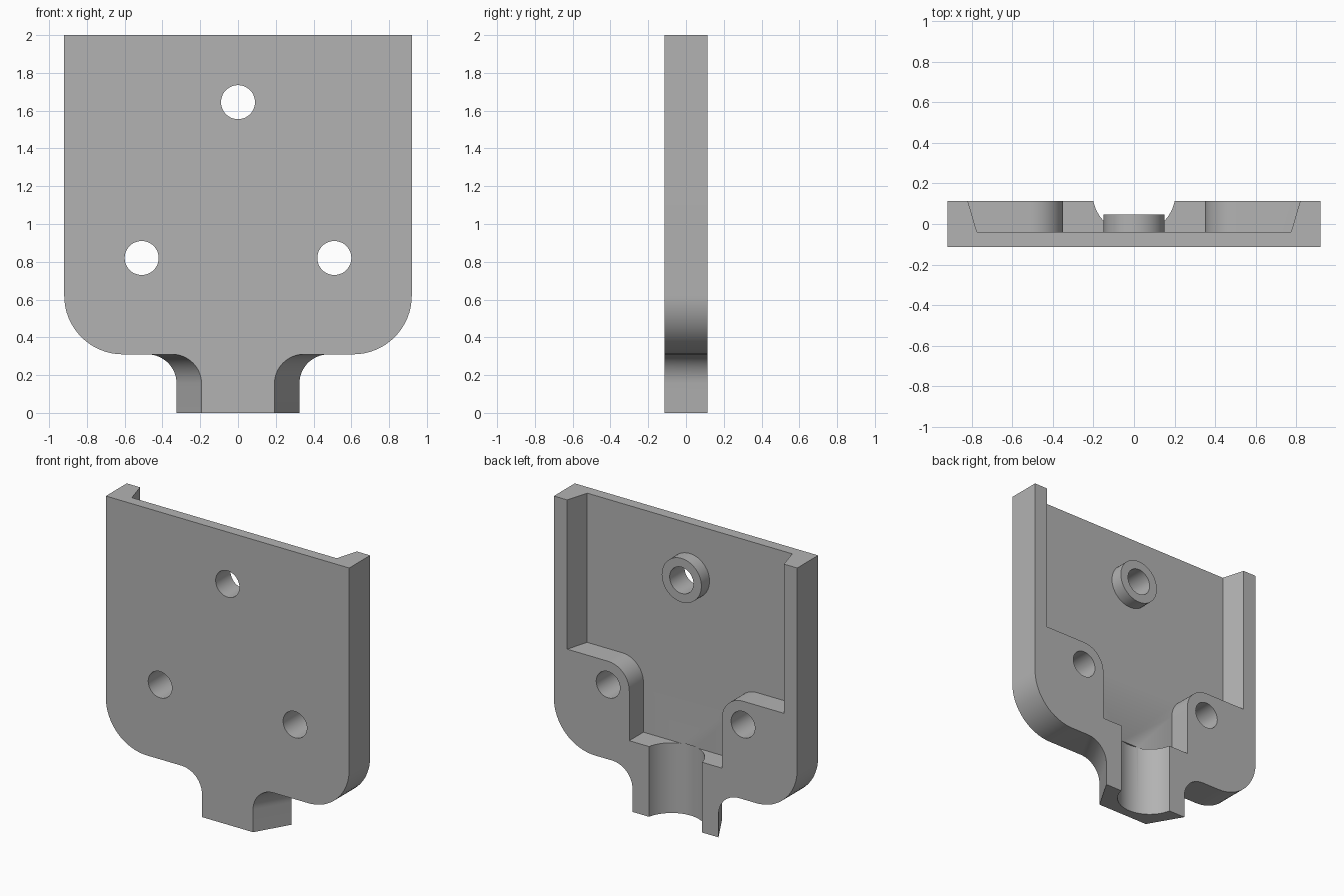
import bpy, bmesh
from math import sin, cos, pi, radians

cube = bpy.data.objects.get("Cube")
if cube:
    bpy.data.objects.remove(cube, do_unlink=True)

FRONT, BACK, FLOOR = -0.113, 0.113, -0.04
HOLES = [(0, 1.645), (-0.51, 0.82), (0.51, 0.82)]

grey = bpy.data.materials.new("plain grey")
grey.use_nodes = True
grey.diffuse_color = (0.45, 0.45, 0.45, 1)
grey.node_tree.nodes["Principled BSDF"].inputs["Base Color"].default_value = (0.45, 0.45, 0.45, 1)


def arc(cx, cz, r, a0, a1, n=16):
    angles = [radians(a0 + (a1 - a0) * i / n) for i in range(n + 1)]
    return [(cx + r * cos(a), cz + r * sin(a)) for a in angles]


def mirrored(half):
    return half + [(-x, z) for x, z in reversed(half)]


def loft(name, front, back, y0, y1):
    """Solid between two matching xz profiles at depths y0 and y1."""
    bm = bmesh.new()
    a = [bm.verts.new((x, y0, z)) for x, z in front]
    b = [bm.verts.new((x, y1, z)) for x, z in back]
    bm.faces.new(a)
    bm.faces.new(b[::-1])
    for i in range(len(a)):
        j = (i + 1) % len(a)
        bm.faces.new((a[j], a[i], b[i], b[j]))
    bmesh.ops.recalc_face_normals(bm, faces=bm.faces)
    mesh = bpy.data.meshes.new(name)
    bm.to_mesh(mesh)
    bm.free()
    mesh.materials.append(grey)
    ob = bpy.data.objects.new(name, mesh)
    bpy.context.collection.objects.link(ob)
    return ob


def disc(name, x, z, r, y0, y1):
    ring = arc(x, z, r, 0, 360, 48)[:-1]
    return loft(name, ring, ring, y0, y1)


def cut(target, cutter):
    cutter.hide_render = True
    mod = target.modifiers.new("cut", 'BOOLEAN')
    mod.operation, mod.solver, mod.object = 'DIFFERENCE', 'EXACT', cutter
    bpy.context.view_layer.objects.active = target
    bpy.ops.object.modifier_apply(modifier=mod.name)
    bpy.data.objects.remove(cutter, do_unlink=True)


# Plate with rounded lower corners and a stem that widens to the back
def outline(stem):
    return mirrored([(stem, 0)] + arc(stem + 0.155, 0.155, 0.155, 180, 90)
                    + arc(0.61, 0.62, 0.31, -90, 0) + [(0.92, 2)])


plate = loft("back_plate", outline(0.193), outline(0.325), FRONT, BACK)


# Pocket with sloping sides, stepping around the two lower holes
def pocket(width):
    return mirrored([(width, 2.1), (width, 0.98)]
                    + arc(0.51, 0.82, 0.16, 90, 180) + [(0.35, 0.48)])


cut(plate, loft("pocket_cutter", pocket(0.775), pocket(0.849), FLOOR, BACK + 0.1))

# Round channel down the back of the stem
bpy.ops.mesh.primitive_cylinder_add(vertices=96, radius=0.205, depth=0.685,
                                    location=(0, 0.155, 0.1425))
cut(plate, bpy.context.object)

# Raised ring around the upper hole
boss = disc("hole_boss", *HOLES[0], 0.15, FLOOR - 0.02, 0.048)

# Through holes
for x, z in HOLES:
    cut(plate, disc("hole_cutter", x, z, 0.09, -0.3, 0.3))
cut(boss, disc("hole_cutter", *HOLES[0], 0.09, -0.3, 0.3))

for ob in (plate, boss):
    mats = ob.data.materials
    while len(mats) > 1:
        mats.pop(index=len(mats) - 1)
    for face in ob.data.polygons:
        face.material_index = 0
    bpy.ops.object.select_all(action='DESELECT')
    ob.select_set(True)
    bpy.context.view_layer.objects.active = ob
    bpy.ops.object.shade_smooth_by_angle(angle=radians(30))
